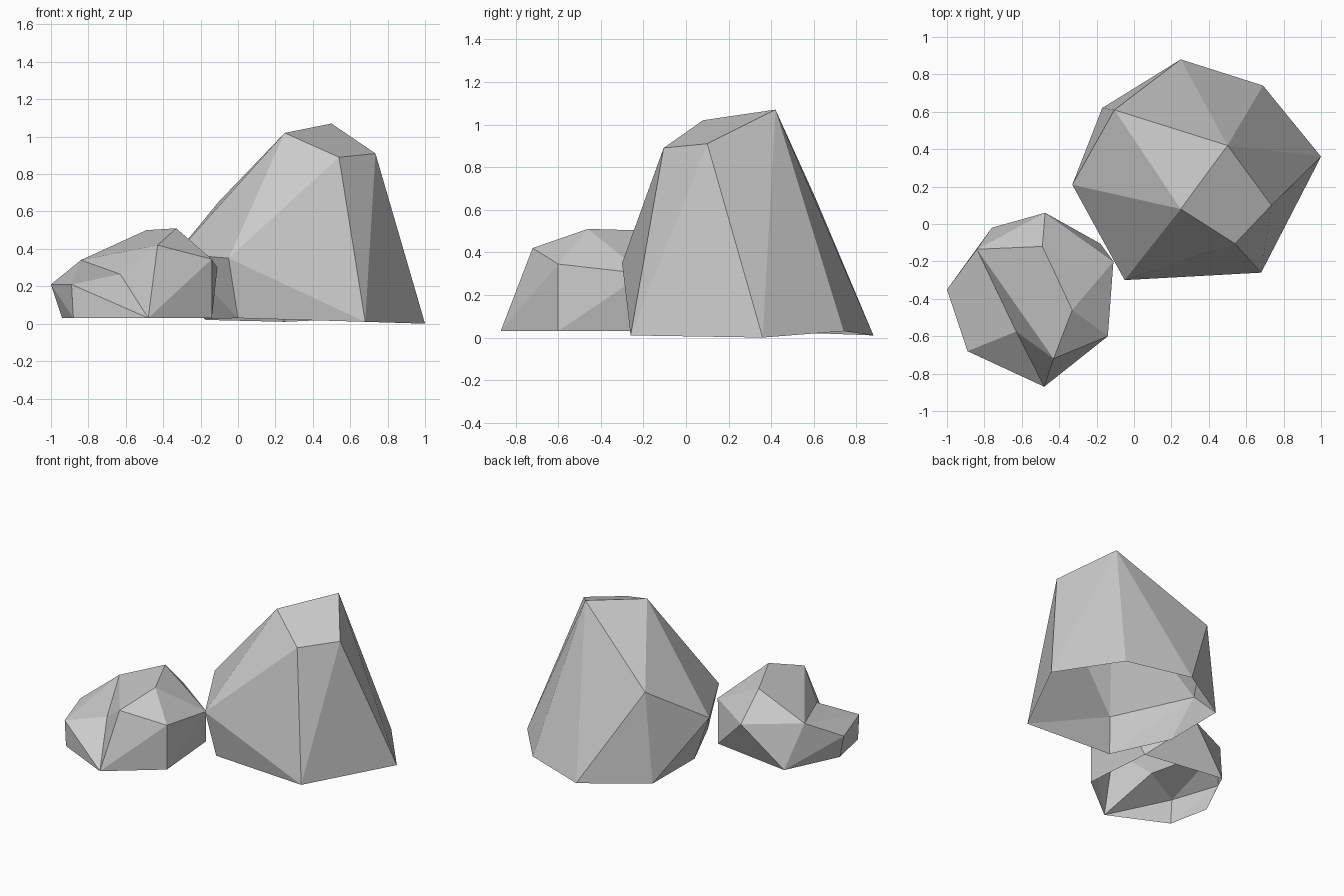
import bpy, bmesh

if "Cube" in bpy.data.objects:
    bpy.data.objects.remove(bpy.data.objects["Cube"])

stone = bpy.data.materials.new("grey stone")
stone.diffuse_color = (0.6, 0.6, 0.6, 1)
stone.use_nodes = True
stone.node_tree.nodes["Principled BSDF"].inputs["Base Color"].default_value = stone.diffuse_color


def rock(name, corners, dent=None):
    """Faceted boulder: hull of its corners, open underneath, with an optional dent.
    dent = (corner index, corner index, dent point): the faces along that edge sink to the point."""
    bm = bmesh.new()
    verts = [bm.verts.new(c) for c in corners]
    bmesh.ops.convex_hull(bm, input=verts)

    # sink the two faces that share the dent edge
    if dent:
        a, b, point = verts[dent[0]], verts[dent[1]], dent[2]
        edge = bm.edges.get((a, b))
        if edge:
            faces = list(edge.link_faces)
            rim = [e for f in faces for e in f.edges if e is not edge]
            bmesh.ops.delete(bm, geom=faces, context='FACES_ONLY')
            bm.edges.remove(edge)
            centre = bm.verts.new(point)
            for e in rim:
                bm.faces.new((e.verts[0], e.verts[1], centre))

    bmesh.ops.recalc_face_normals(bm, faces=bm.faces[:])

    # open underside
    under = [f for f in bm.faces if all(v.co.z < 0.06 for v in f.verts)]
    bmesh.ops.delete(bm, geom=under, context='FACES')

    mesh = bpy.data.meshes.new(name)
    bm.to_mesh(mesh)
    bm.free()
    mesh.materials.append(stone)
    obj = bpy.data.objects.new(name, mesh)
    bpy.context.collection.objects.link(obj)
    return obj


# tall boulder: crown, shoulders, foot ring
rock("large_rock", [
    (0.25, 0.08, 1.02), (0.50, 0.42, 1.07), (0.735, 0.10, 0.91), (0.54, -0.105, 0.89),
    (-0.05, -0.30, 0.35), (-0.33, 0.21, 0.375), (-0.105, 0.61, 0.65),
    (0.68, -0.26, 0.01), (1.0, 0.36, 0.0), (0.69, 0.74, 0.03), (0.25, 0.88, 0.01),
    (-0.17, 0.62, 0.02), (-0.18, 0.16, 0.025), (0.0, -0.245, 0.03),
])

# low boulder with a chipped front
rock("small_rock", [
    (-0.49, -0.12, 0.50), (-0.33, -0.46, 0.51), (-0.43, -0.72, 0.42), (-0.89, -0.68, 0.21),
    (-1.0, -0.35, 0.21), (-0.84, -0.135, 0.34), (-0.475, 0.06, 0.31), (-0.11, -0.20, 0.30),
    (-0.14, -0.60, 0.345), (-0.48, -0.87, 0.03), (-0.14, -0.60, 0.03), (-0.18, -0.105, 0.03),
    (-0.76, -0.02, 0.03), (-0.94, -0.39, 0.03), (-0.88, -0.68, 0.03),
], dent=(2, 3, (-0.63, -0.575, 0.265)))
